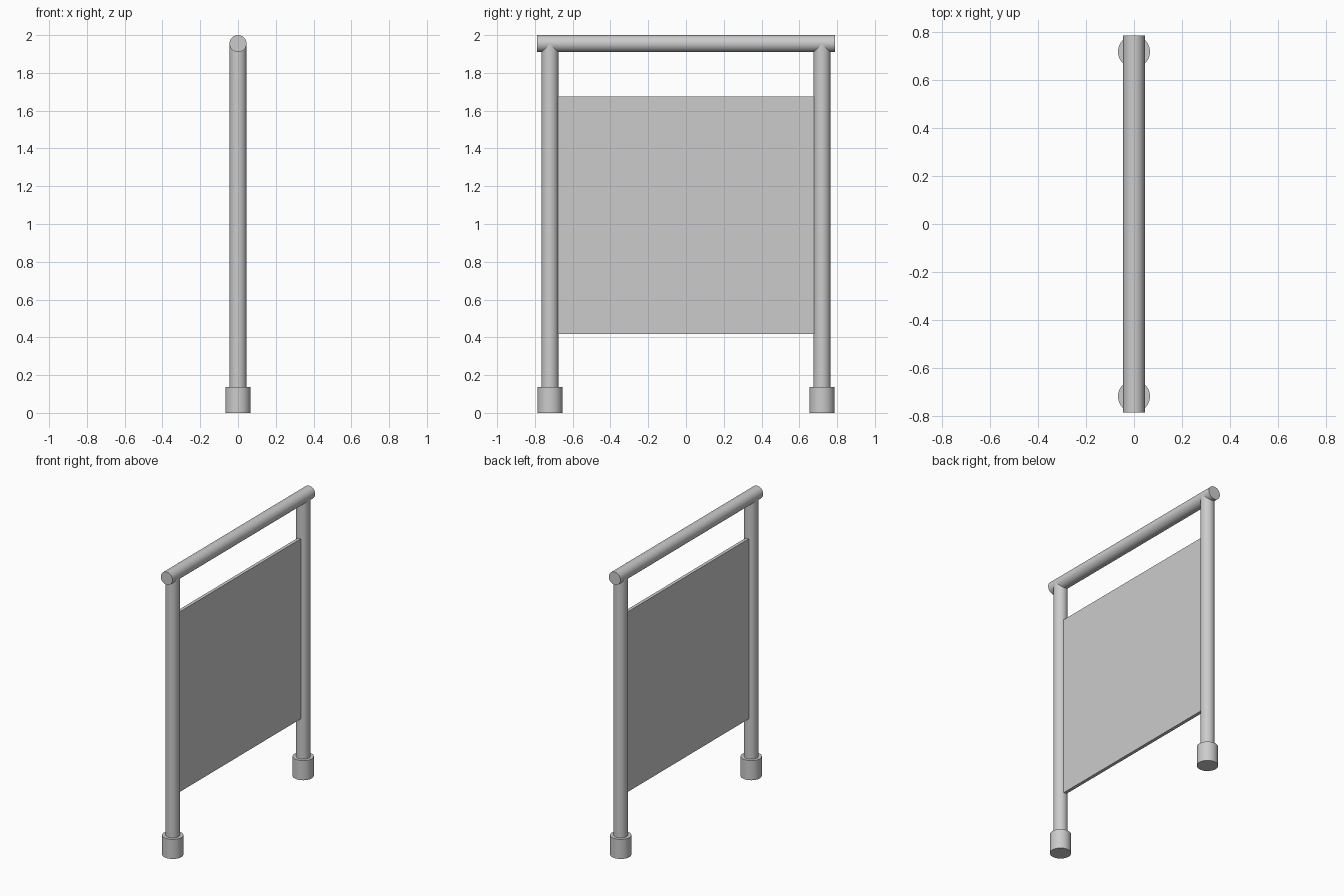
import bpy
from math import pi, radians

# Remove the default cube
cube = bpy.data.objects.get("Cube")
if cube:
    bpy.data.objects.remove(cube, do_unlink=True)

POST_Y = 0.72
TUBE_R = 0.045
RAIL_Z = 2 - TUBE_R

# Single painted metal grey
grey = bpy.data.materials.new("metal_grey")
grey.use_nodes = True
colour = (0.6, 0.6, 0.6, 1)
grey.diffuse_color = colour
grey.node_tree.nodes["Principled BSDF"].inputs["Base Color"].default_value = colour


def finish(name):
    obj = bpy.context.object
    obj.name = name
    obj.data.materials.append(grey)
    return obj


def tube(name, radius, length, location, rotation=(0, 0, 0)):
    bpy.ops.mesh.primitive_cylinder_add(vertices=48, radius=radius, depth=length,
                                        location=location, rotation=rotation)
    bpy.ops.object.shade_smooth_by_angle(angle=radians(40))
    return finish(name)


# Posts with their floor sockets
for side, y in (("front", -POST_Y), ("back", POST_Y)):
    tube(side + "_post", TUBE_R, RAIL_Z - 0.02, (0, y, RAIL_Z / 2 + 0.01))
    tube(side + "_socket", 0.067, 0.137, (0, y, 0.0685))

# Top rail
tube("top_rail", TUBE_R, 1.576, (0, 0, RAIL_Z), (pi / 2, 0, 0))

# Infill panel between the posts
bpy.ops.mesh.primitive_cube_add(size=1, location=(0, 0, 1.046))
panel = finish("infill_panel")
panel.scale = (0.023, 1.37, 1.258)
